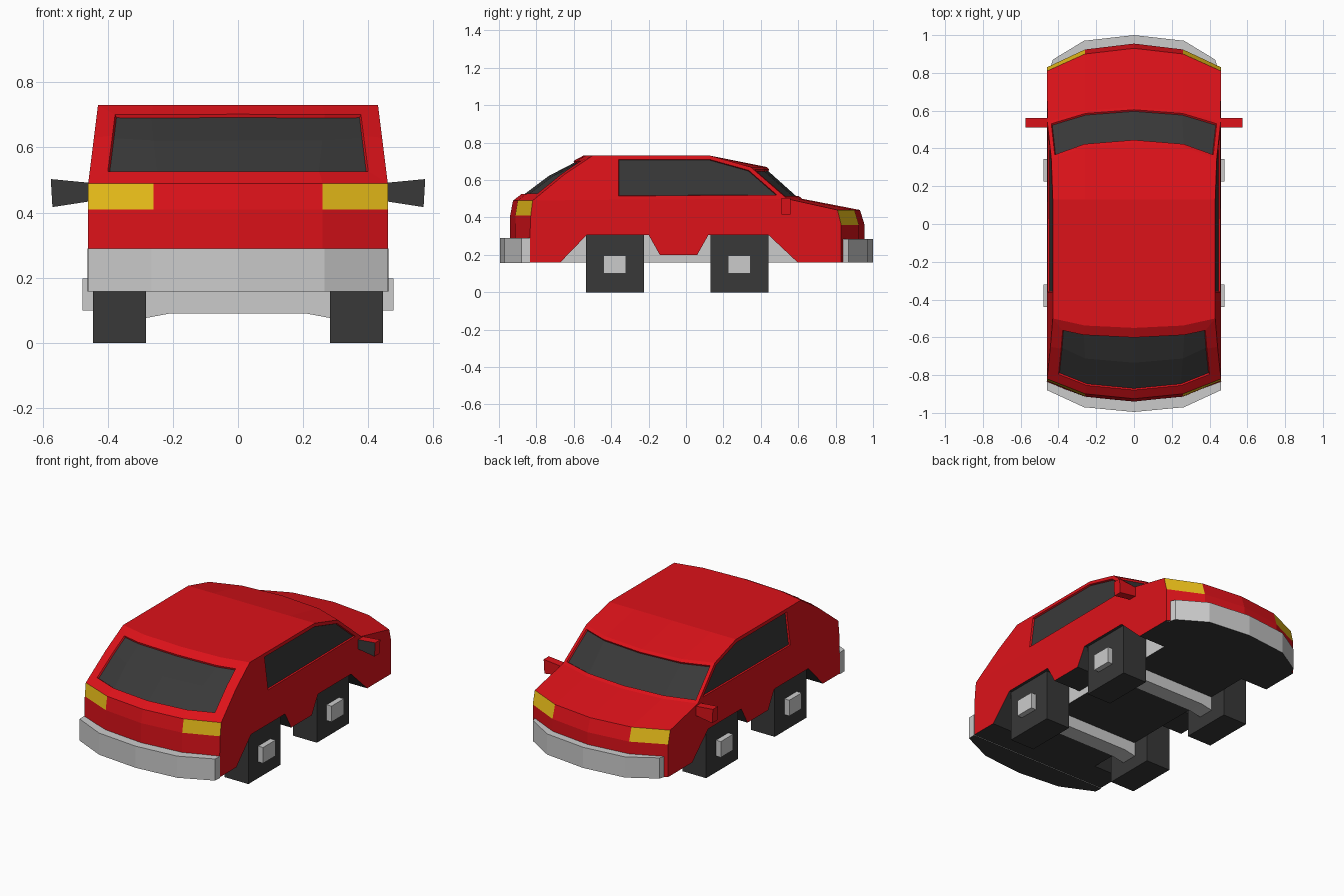
import bpy, bmesh
from mathutils import Vector

if "Cube" in bpy.data.objects:
    bpy.data.objects.remove(bpy.data.objects["Cube"])


def material(name, rgb):
    m = bpy.data.materials.new(name)
    m.diffuse_color = (*rgb, 1)
    m.use_nodes = True
    m.node_tree.nodes["Principled BSDF"].inputs["Base Color"].default_value = m.diffuse_color
    return m


RED, DARK, YELLOW, GREY = 0, 1, 2, 3
MATS = [material("red_paint", (0.72, 0.006, 0.01)),
        material("dark", (0.04, 0.04, 0.04)),
        material("lamp_yellow", (0.83, 0.52, 0.01)), None]


def make_object(name, bm, mats):
    me = bpy.data.meshes.new(name)
    bm.to_mesh(me)
    bm.free()
    for m in mats:
        me.materials.append(m)
    ob = bpy.data.objects.new(name, me)
    bpy.context.collection.objects.link(ob)
    return ob


def add_prism(bm, poly, axis, a, b, index, special=None):
    """Extrude a 2D polygon along an axis; special = (normal, material index)."""
    def point(p, d):
        c = list(p)
        c.insert("xyz".index(axis), d)
        return bm.verts.new(c)
    lo = [point(p, a) for p in poly]
    hi = [point(p, b) for p in poly]
    n = len(poly)
    faces = [bm.faces.new(lo), bm.faces.new(hi)]
    faces += [bm.faces.new((lo[i], lo[(i + 1) % n], hi[(i + 1) % n], hi[i])) for i in range(n)]
    bmesh.ops.recalc_face_normals(bm, faces=faces)
    for f in faces:
        f.normal_update()
        f.material_index = index
        if special and f.normal.dot(Vector(special[0])) > 0.95:
            f.material_index = special[1]


def prism(name, poly, axis, a, b, index, special=None):
    bm = bmesh.new()
    add_prism(bm, poly, axis, a, b, index, special)
    # plain grey parts stay without material
    return make_object(name, bm, MATS if index != GREY or special else [])


def rect(u0, u1, v0, v1):
    return [(u0, v0), (u1, v0), (u1, v1), (u0, v1)]


# Body shell: rows of (y at centre, y at side, z at centre, z at side), swept across the width
ROWS = [(-.94, -.84, .16), (-.94, -.83, .41), (-.925, -.82, .49), (-.74, -.65, .63),
        (-.55, -.50, .73), (-.38, -.38, .73), (.13, .13, .73), (.43, .345, .67),
        (.62, .54, .50), (.93, .81, .44), (.955, .83, .36), (.955, .83, .16)]


def half_width(z):
    return .46 - .03 * max(0, (z - .49) / .24)


bm = bmesh.new()
grid = []
for yc, ys, z in ROWS:
    w = half_width(z)
    grid.append([bm.verts.new((x, yc + (ys - yc) * f, z))
                 for x, f in ((-w, 1), (-.26, .25), (0, 0), (.26, .25), (w, 1))])

windows = {"rear": [], "front": [], "left": [], "right": []}
for i in range(len(ROWS)):
    j = (i + 1) % len(ROWS)
    for c in range(4):
        f = bm.faces.new((grid[i][c], grid[i][c + 1], grid[j][c + 1], grid[j][c]))
        if j == 0:
            f.material_index = DARK
        elif i in (1, 9) and c in (0, 3):
            f.material_index = YELLOW
        elif i in (2, 3):
            windows["rear"].append(f)
        elif i == 7:
            windows["front"].append(f)

# Body sides: lower panel, rear quarter and door window frame
for side, c, s in (("left", 0, -1), ("right", 4, 1)):
    belt = bm.verts.new((s * half_width(.495), -.38, .495))
    col = [r[c] for r in grid]
    bm.faces.new(col[:3] + [belt] + col[8:])
    bm.faces.new(col[2:6] + [belt])
    windows[side].append(bm.faces.new([belt] + col[5:9]))
bmesh.ops.recalc_face_normals(bm, faces=bm.faces[:])

# Windows: frame inset, then recessed dark glass
for key, faces in windows.items():
    frame = {"rear": .058, "front": .02}.get(key, .02)
    bmesh.ops.inset_region(bm, faces=faces, thickness=frame, use_even_offset=True)
    bmesh.ops.inset_region(bm, faces=faces, thickness=.003, depth=-.01, use_even_offset=True)
    for f in faces:
        f.material_index = DARK
body = make_object("car_body", bm, MATS)

# Wheel arches and raised sill cut from the body
ARCH = [(-.725, .105), (-.53, .307), (-.20, .307), (-.14, .20),
        (.06, .20), (.12, .307), (.44, .307), (.655, .105)]
bm = bmesh.new()
for s in (-1, 1):
    add_prism(bm, ARCH, "x", s * .28, s * .6, DARK, ((-s, 0, 0), GREY))
cutter = make_object("arch_cutter", bm, MATS)
cutter.hide_render = True
cutter.display_type = 'WIRE'
mod = body.modifiers.new("wheel_arches", 'BOOLEAN')
mod.operation = 'DIFFERENCE'
mod.solver = 'EXACT'
mod.object = cutter

# Bumpers with dark undersides
for name, half, z0, z1 in (
        ("rear_bumper", [(.462, -.835), (.46, -.88), (.265, -.97)], .157, .29),
        ("front_bumper", [(.445, .82), (.43, .87), (.265, .97)], .158, .285)):
    tip = (0, -.995) if name == "rear_bumper" else (0, 1.0)
    outline = half + [tip] + [(-x, y) for x, y in reversed(half)]
    prism(name, outline, "z", z0, z1, GREY, ((0, 0, -1), DARK))

# Wheels, hubs and axles
AXLE = [(-.29, .075), (-.21, .09), (.21, .09), (.29, .075), (.29, .20), (-.29, .20)]
for end, y in (("rear", -.38), ("front", .285)):
    prism(end + "_axle", AXLE, "y", y - .05, y + .05, GREY)
    for side, s in (("left", -1), ("right", 1)):
        prism(f"{end}_{side}_wheel", rect(y - .155, y + .155, 0, .305), "x", s * .283, s * .445, DARK)
        prism(f"{end}_{side}_hub", rect(y - .06, y + .06, .10, .197), "x", s * .44, s * .478, GREY)

# Door mirrors with dark glass facing backwards
for side, s in (("left", -1), ("right", 1)):
    shape = [(s * .44, .437), (s * .57, .417), (s * .575, .503), (s * .44, .49)]
    prism(side + "_mirror", shape, "y", .51, .56, RED, ((0, -1, 0), DARK))
